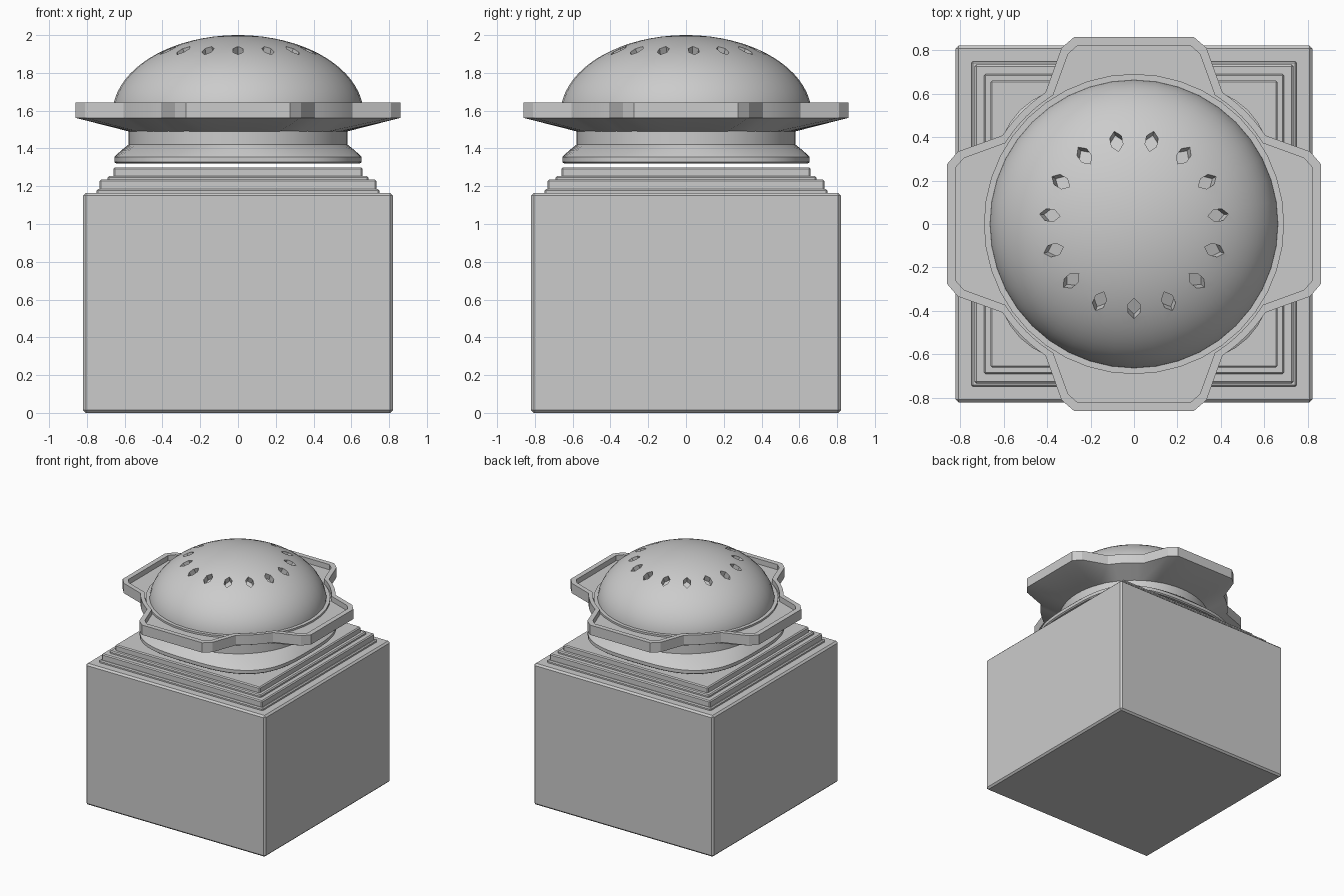
import bpy, bmesh, math
from mathutils import Matrix, Vector

if "Cube" in bpy.data.objects:
    bpy.data.objects.remove(bpy.data.objects["Cube"])

grey = bpy.data.materials.new("plain_grey")
grey.diffuse_color = (0.6, 0.6, 0.6, 1)
grey.use_nodes = True
grey.node_tree.nodes["Principled BSDF"].inputs["Base Color"].default_value = grey.diffuse_color


def finish(name, bm, smooth=None):
    bmesh.ops.recalc_face_normals(bm, faces=bm.faces)
    me = bpy.data.meshes.new(name)
    bm.to_mesh(me)
    bm.free()
    me.materials.append(grey)
    ob = bpy.data.objects.new(name, me)
    bpy.context.collection.objects.link(ob)
    if smooth:
        shade(ob, smooth)
    return ob


def shade(ob, angle):
    bpy.ops.object.select_all(action='DESELECT')
    ob.select_set(True)
    bpy.context.view_layer.objects.active = ob
    bpy.ops.object.shade_smooth_by_angle(angle=math.radians(angle))


def loft(name, rings, smooth=None):
    """Skin closed rings of equal point count and cap both ends."""
    bm = bmesh.new()
    loops = [[bm.verts.new(p) for p in r] for r in rings]
    n = len(loops[0])
    for a, b in zip(loops, loops[1:]):
        for i in range(n):
            j = (i + 1) % n
            bm.faces.new((a[i], a[j], b[j], b[i]))
    bm.faces.new(loops[0][::-1])
    bm.faces.new(loops[-1])
    return finish(name, bm, smooth)


def box(name, half, z0, z1, bevel):
    bm = bmesh.new()
    bmesh.ops.create_cube(bm, size=1, matrix=Matrix.Translation((0, 0, (z0 + z1) / 2))
                          @ Matrix.Diagonal((2 * half, 2 * half, z1 - z0, 1)))
    bmesh.ops.bevel(bm, geom=bm.edges[:], offset=bevel, segments=1, affect='EDGES')
    return finish(name, bm)


def circle(r, z, n=40):
    return [(r * math.cos(2 * math.pi * i / n), r * math.sin(2 * math.pi * i / n), z)
            for i in range(n)]


def soft_square(r, z, e, n=64):
    """Superellipse ring: e = 2 is a circle, higher is squarer."""
    pts = []
    for i in range(n):
        c, s = math.cos(2 * math.pi * i / n), math.sin(2 * math.pi * i / n)
        k = r / (abs(c) ** e + abs(s) ** e) ** (1 / e)
        pts.append((k * c, k * s, z))
    return pts


# Square block and stepped top
box("block", 0.82, 0, 1.165, 0.014)
for i, (half, z0, z1) in enumerate([(0.748, 1.15, 1.185), (0.733, 1.17, 1.235),
                                    (0.69, 1.22, 1.255), (0.66, 1.24, 1.30)]):
    box(f"step_{i + 1}", half, z0, z1, 0.008)

# Rounded-square foot that narrows into a round neck
loft("foot_and_neck", [soft_square(0.645, 1.32, 3.1), soft_square(0.655, 1.328, 3.1),
                       soft_square(0.655, 1.355, 3.1), soft_square(0.62, 1.388, 2.6),
                       soft_square(0.58, 1.42, 2), soft_square(0.58, 1.50, 2)], 25)


# Four-lobed flange: one quarter of the outline, turned four times
def lobed(edge, half, corner, root):
    q = [(edge, half * t) for t in (-1, -0.5, 0, 0.5, 1)] + [corner, root]
    r, a = math.hypot(*root), math.atan2(root[1], root[0])
    for k in range(1, 6):
        t = a + (math.pi / 2 - 2 * a) * k / 6
        q.append((r * math.cos(t), r * math.sin(t)))
    q += [root[::-1], corner[::-1]]
    out = []
    for _ in range(4):
        out += q
        q = [(-y, x) for x, y in q]
    return out


outer = lobed(0.86, 0.275, (0.81, 0.333), (0.605, 0.407))
inner = lobed(0.82, 0.26, (0.782, 0.303), (0.592, 0.372))


def at(pts, z):
    return [(x, y, z) for x, y in pts]


def round_to(pts, r, z):
    return [(r * x / math.hypot(x, y), r * y / math.hypot(x, y), z) for x, y in pts]


loft("lobed_flange", [round_to(outer, 0.578, 1.49), at(outer, 1.562), at(outer, 1.643),
                      at(inner, 1.643), at(inner, 1.60), round_to(inner, 0.66, 1.60)], 20)

# Collar around the dome
loft("dome_collar", [circle(0.69, 1.59), circle(0.69, 1.615), circle(0.65, 1.615)], 30)

# Dome
A, B, ZC = 0.665, 0.42, 1.58
rings = []
for k in range(19):
    t = math.radians(2 + k * 86 / 18)
    rings.append(circle(A * math.cos(t), ZC + B * math.sin(t)))
dome = loft("dome", rings)

# Ring of fifteen pointed slots cut into the dome
bm = bmesh.new()
tilt = math.radians(25)
hexagon = [(-0.052, 0), (-0.022, 0.027), (0.022, 0.027),
           (0.052, 0), (0.022, -0.027), (-0.022, -0.027)]
for k in range(15):
    m = (Matrix.Rotation(math.radians(270 + 24 * k), 4, 'Z')
         @ Matrix.Translation((0.39, 0, ZC + B * math.sqrt(1 - (0.39 / A) ** 2)))
         @ Matrix.Rotation(tilt, 4, 'Y'))
    lo = [bm.verts.new(m @ Vector((x, y, -0.05))) for x, y in hexagon]
    hi = [bm.verts.new(m @ Vector((x, y, 0.06))) for x, y in hexagon]
    bm.faces.new(lo[::-1])
    bm.faces.new(hi)
    for i in range(6):
        j = (i + 1) % 6
        bm.faces.new((lo[i], lo[j], hi[j], hi[i]))
cutter = finish("slot_cutter", bm)
cutter.hide_render = True

mod = dome.modifiers.new("slots", 'BOOLEAN')
mod.operation = 'DIFFERENCE'
mod.solver = 'EXACT'
mod.object = cutter
bpy.context.view_layer.objects.active = dome
bpy.ops.object.modifier_apply(modifier=mod.name)
bpy.data.objects.remove(cutter)
shade(dome, 30)
